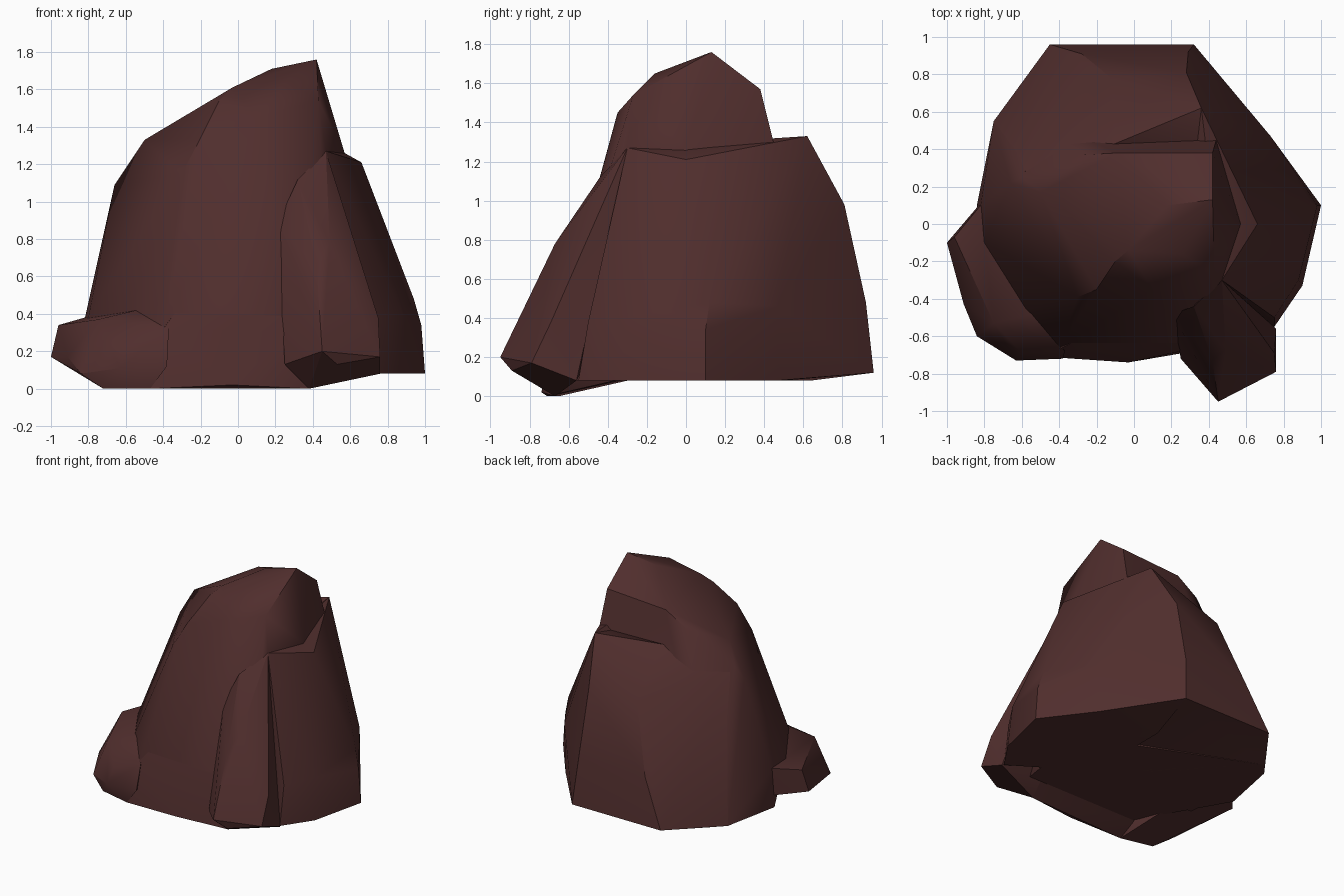
import bpy, bmesh, math

stone = bpy.data.materials.new("dark_red_stone")
stone.diffuse_color = (0.08, 0.027, 0.026, 1)


def chunk(name, pts):
    """Convex faceted stone chunk wrapped around its corner points."""
    bm = bmesh.new()
    for p in pts:
        bm.verts.new(p)
    res = bmesh.ops.convex_hull(bm, input=bm.verts[:])
    junk = {g for g in res["geom_interior"] + res["geom_unused"]
            if isinstance(g, bmesh.types.BMVert)}
    bmesh.ops.delete(bm, geom=list(junk), context='VERTS')
    bmesh.ops.dissolve_limit(bm, angle_limit=math.radians(2),
                             verts=bm.verts[:], edges=bm.edges[:])
    bmesh.ops.recalc_face_normals(bm, faces=bm.faces[:])
    me = bpy.data.meshes.new(name)
    bm.to_mesh(me)
    bm.free()
    ob = bpy.data.objects.new(name, me)
    bpy.context.collection.objects.link(ob)
    me.materials.append(stone)
    bpy.context.view_layer.objects.active = ob
    bpy.ops.object.select_all(action='DESELECT')
    ob.select_set(True)
    bpy.ops.object.shade_smooth_by_angle(angle=math.radians(32))
    return ob


# main body with the tilted summit
chunk("boulder_body", [
    (.42, .13, 1.76), (.18, .1, 1.71), (-.03, -.14, 1.61), (.26, -.16, 1.65),
    (.43, -.27, 1.54), (.1, -.35, 1.45), (-.1, -.2, 1.54), (-.2, -.35, 1.34),
    (.42, .38, 1.57), (-.09, .38, 1.54), (-.27, .37, 1.43), (.44, .45, 1.29),
    (-.1, .43, 1.29), (-.5, .17, 1.33), (-.6, .25, 1.18), (-.66, .22, 1.09),
    (-.3, -.39, 1.15), (.47, -.3, 1.27), (.57, 0, 1.26), (.1, -.46, .88),
    (-.82, .1, .37), (-.8, -.1, .38), (-.84, .1, .08), (-.75, .55, .08),
    (-.66, .64, .08), (-.58, -.45, .42), (-.4, -.66, .32), (.3, -.66, .3),
    (-.45, -.58, .08), (.5, -.56, .08), (.6, .1, .08)])

# lower shoulder behind the summit
chunk("back_shoulder", [
    (.36, .62, 1.33), (.44, .45, 1.29), (-.1, .43, 1.29), (-.58, .28, 1.14),
    (.28, .81, .98), (-.12, .78, .98), (.29, .92, .48), (-.28, .91, .48),
    (-.45, .96, .12), (.32, .96, .12), (-.75, .55, .08), (-.66, .64, .08),
    (.5, -.2, .08), (-.7, -.2, .08), (0, 0, 1)])

# slab leaning on the right and back
chunk("right_slab", [
    (.36, .62, 1.33), (.44, .45, 1.29), (.57, .02, 1.26), (.66, 0, 1.21),
    (.47, -.3, 1.27), (1, .1, .08), (.98, .1, .34), (.94, .12, .48),
    (.72, .47, .08), (.73, .47, .46), (.32, .96, .12), (.29, .92, .48),
    (.28, .81, .98), (.91, -.12, .4), (.9, -.33, .08), (.88, -.3, .4),
    (.75, -.55, .08), (.75, -.5, .38), (.2, .5, .08), (.2, .5, 1.2),
    (.2, -.2, .08)])

# front buttress in two tapering wedges
chunk("front_buttress", [
    (.47, -.3, 1.27), (.32, -.44, 1.12), (.49, -.67, .78), (.42, -.73, .65),
    (.57, -.52, .86), (.75, -.69, .38), (.76, -.79, .17), (.53, -.89, .13),
    (.45, -.95, .2), (.76, -.56, .08), (.38, -.67, 0), (.4, -.56, .08),
    (.4, -.3, .5)])
chunk("buttress_side", [
    (.21, -.48, .88), (.42, -.73, .65), (.45, -.95, .2), (.25, -.72, .13),
    (.32, -.44, 1.12), (.49, -.67, .78), (.38, -.67, 0), (.5, -.4, .88),
    (.5, -.56, .08)])

# thin foot along the front
chunk("front_foot", [
    (-.47, -.71, 0), (-.03, -.74, .02), (.38, -.67, 0), (-.6, -.56, .08),
    (.5, -.56, .08), (-.4, -.67, .32), (.3, -.67, .3), (0, -.46, .85)])

# low toe at the front left
chunk("left_toe", [
    (-.96, -.07, .34), (-1, -.1, .17), (-.82, .1, .38), (-.75, -.53, .37),
    (-.54, -.48, .42), (-.37, -.68, .32), (-.6, -.69, .23), (-.91, -.43, .17),
    (-.84, -.6, .08), (-.72, -.65, 0), (-.63, -.73, .11), (-.38, -.72, .12),
    (-.47, -.71, 0), (-.83, .1, .17), (-.5, -.56, .08), (-.72, -.56, .08),
    (-.6, -.1, .14)])
